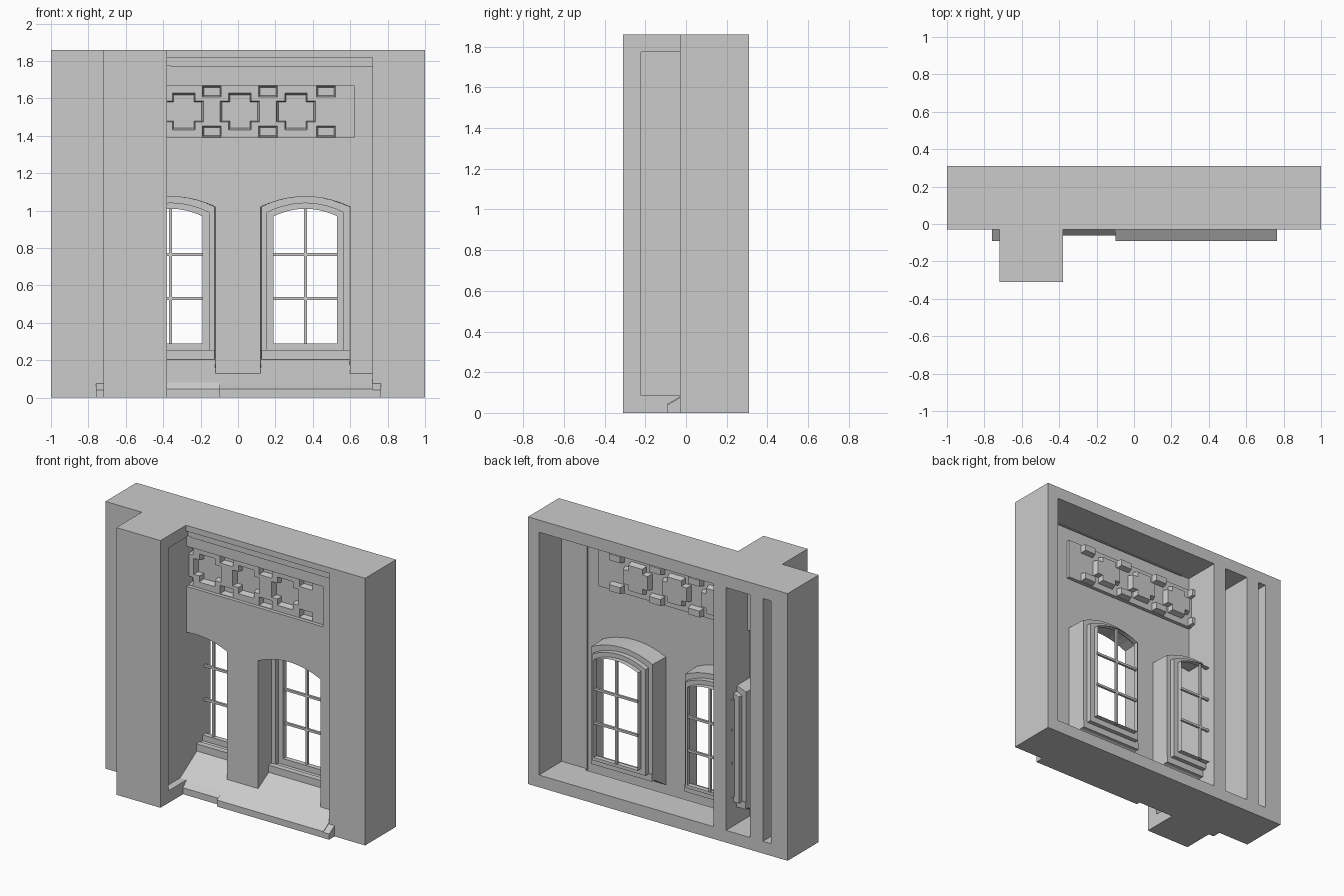
import bpy, bmesh
from mathutils import Vector
from mathutils.geometry import tessellate_polygon

if "Cube" in bpy.data.objects:
    bpy.data.objects.remove(bpy.data.objects["Cube"])


def finish(bm, name, flip_front=False):
    bmesh.ops.remove_doubles(bm, verts=bm.verts[:], dist=1e-5)
    bmesh.ops.recalc_face_normals(bm, faces=bm.faces[:])
    if flip_front and sum(f.normal.y * f.calc_area() for f in bm.faces) > 0:
        bmesh.ops.reverse_faces(bm, faces=bm.faces[:])
    me = bpy.data.meshes.new(name)
    bm.to_mesh(me)
    bm.free()
    ob = bpy.data.objects.new(name, me)
    bpy.context.collection.objects.link(ob)
    return ob


def add_box(bm, x0, x1, y0, y1, z0, z1):
    r = bmesh.ops.create_cube(bm, size=1)
    for v in r['verts']:
        v.co = ((x0 + x1) / 2 + v.co.x * (x1 - x0),
                (y0 + y1) / 2 + v.co.y * (y1 - y0),
                (z0 + z1) / 2 + v.co.z * (z1 - z0))


def add_prism(bm, pts, vec):
    f = bm.faces.new([bm.verts.new(p) for p in pts])
    r = bmesh.ops.extrude_face_region(bm, geom=[f], use_keep_orig=True)
    vs = [g for g in r['geom'] if isinstance(g, bmesh.types.BMVert)]
    bmesh.ops.translate(bm, verts=vs, vec=vec)


def add_sheet(bm, y, outer, holes=()):
    loops = [[Vector((x, z, 0)) for x, z in l] for l in (outer, *holes)]
    vs = [bm.verts.new((p.x, y, p.y)) for l in loops for p in l]
    for t in tessellate_polygon(loops):
        if len(set(t)) == 3:
            bm.faces.new([vs[i] for i in t])


def add_loft(bm, a, ya, b, yb):
    va = [bm.verts.new((x, ya, z)) for x, z in a]
    vb = [bm.verts.new((x, yb, z)) for x, z in b]
    n = len(a)
    for i in range(n):
        j = (i + 1) % n
        bm.faces.new((va[i], va[j], vb[j], vb[i]))


def rect(x0, x1, z0, z1):
    return [(x0, z0), (x1, z0), (x1, z1), (x0, z1)]


def arch(c, hw, z0, spring, crown, n=10):
    pts = [(c - hw, z0), (c + hw, z0)]
    for i in range(n + 1):
        t = 1 - 2 * i / n
        pts.append((c + hw * t, spring + (crown - spring) * (1 - t * t)))
    return pts


def cross(c, k):
    a, b, d, e = .105 * k, .06 * k, .098 * k, .055 * k
    pts = [(-b, -d), (b, -d), (b, -e), (a, -e), (a, e), (b, e),
           (b, d), (-b, d), (-b, e), (-a, e), (-a, -e), (-b, -e)]
    return [(c + x, 1.53 + z) for x, z in pts]


# Solid frame with pillar, hollowed from behind
bm = bmesh.new()
plan = [(-1, .31), (-1, -.03), (-.72, -.03), (-.72, -.31),
        (-.38, -.31), (-.38, -.03), (1, -.03), (1, .31)]
add_prism(bm, [(x, y, 0) for x, y in plan], (0, 0, 1.86))
frame = finish(bm, "frame_and_pillar")
cuts = [
    (-.43, .915, .06, .4, .085, 1.775),      # main rear hollow
    (-.71, -.525, -.22, .4, .085, 1.775),    # pillar hollow
    (-.87, -.81, 0, .4, .085, 1.775),        # narrow slot
    (-.43, -.36, -.22, .07, .085, 1.775),    # pillar side recess
    (-.38, .72, -.1, .08, .06, 1.77),        # front recess
    (-.38, .72, -.1, -.005, 1.7, 1.82),      # cornice step
]
for i, c in enumerate(cuts):
    bm = bmesh.new()
    add_box(bm, *c)
    cutter = finish(bm, f"cutter_{i}")
    cutter.hide_render = True
    m = frame.modifiers.new("cut", 'BOOLEAN')
    m.operation, m.solver, m.object = 'DIFFERENCE', 'EXACT', cutter
    bpy.context.view_layer.objects.active = frame
    bpy.ops.object.modifier_apply(modifier=m.name)
    bpy.data.objects.remove(cutter)

# Thin facade skin: wall, window reveals, frieze
bm = bmesh.new()
WALL, PANEL, DEEP = .05, .075, .115
centres = (-.36, .36)
openings = [arch(c, .24, .13, 1.02, 1.075) for c in centres]
frieze = rect(-.62, .62, 1.39, 1.67)
add_sheet(bm, WALL, rect(-.72, .72, .10, 1.775), openings + [frieze])
for c, o in zip(centres, openings):
    back = arch(c, .235, .22, 1.02, 1.075)
    mid = arch(c, .205, .25, .99, 1.04)
    pane = arch(c, .17, .29, .97, 1.01)
    add_loft(bm, o, WALL, back, .19)
    add_sheet(bm, .19, back, [mid])
    add_loft(bm, mid, .19, mid, .225)
    add_sheet(bm, .225, mid, [pane])
    add_loft(bm, pane, .225, pane, .26)

# Frieze panel with sunken crosses and edge blocks
add_loft(bm, frieze, WALL, frieze, PANEL)
outer, inner = [], []
for c in (-.29, .01, .31):
    outer.append(cross(c, 1))
    inner.append(cross(c, .9))
for c in (-.45, -.14, .16, .47):
    for z in (1.423, 1.637):
        outer.append(rect(c - .05, c + .05, z - .029, z + .029))
        inner.append(rect(c - .043, c + .043, z - .022, z + .022))
add_sheet(bm, PANEL, frieze, outer)
for a, b in zip(outer, inner):
    add_loft(bm, a, PANEL, b, DEEP)
    add_sheet(bm, DEEP, b)
finish(bm, "facade_wall", True)

# Glazing bars and inner sills
for side, c in zip(("left", "right"), centres):
    bm = bmesh.new()
    add_box(bm, c - .008, c + .008, .24, .256, .285, 1.008)
    for z in (.53, .765):
        add_box(bm, c - .172, c + .172, .24, .256, z - .008, z + .008)
    finish(bm, f"{side}_glazing_bars")
    bm = bmesh.new()
    add_box(bm, c - .235, c + .235, .155, .195, .205, .255)
    finish(bm, f"{side}_window_sill")

# Sloping base ledge, in stepped lengths
bm = bmesh.new()
for x0, x1, y in ((-.72, -.1, -.062), (-.1, .72, -.09)):
    prof = [(.05, .13), (-.03, .08), (y, .045), (y, 0), (.05, 0)]
    add_prism(bm, [(x0, a, z) for a, z in prof], (x1 - x0, 0, 0))
for x0, x1 in ((-.76, -.72), (.72, .765)):
    prof = [(-.025, .075), (-.03, .075), (-.09, .04), (-.09, 0), (-.025, 0)]
    add_prism(bm, [(x0, a, z) for a, z in prof], (x1 - x0, 0, 0))
finish(bm, "base_ledge")
